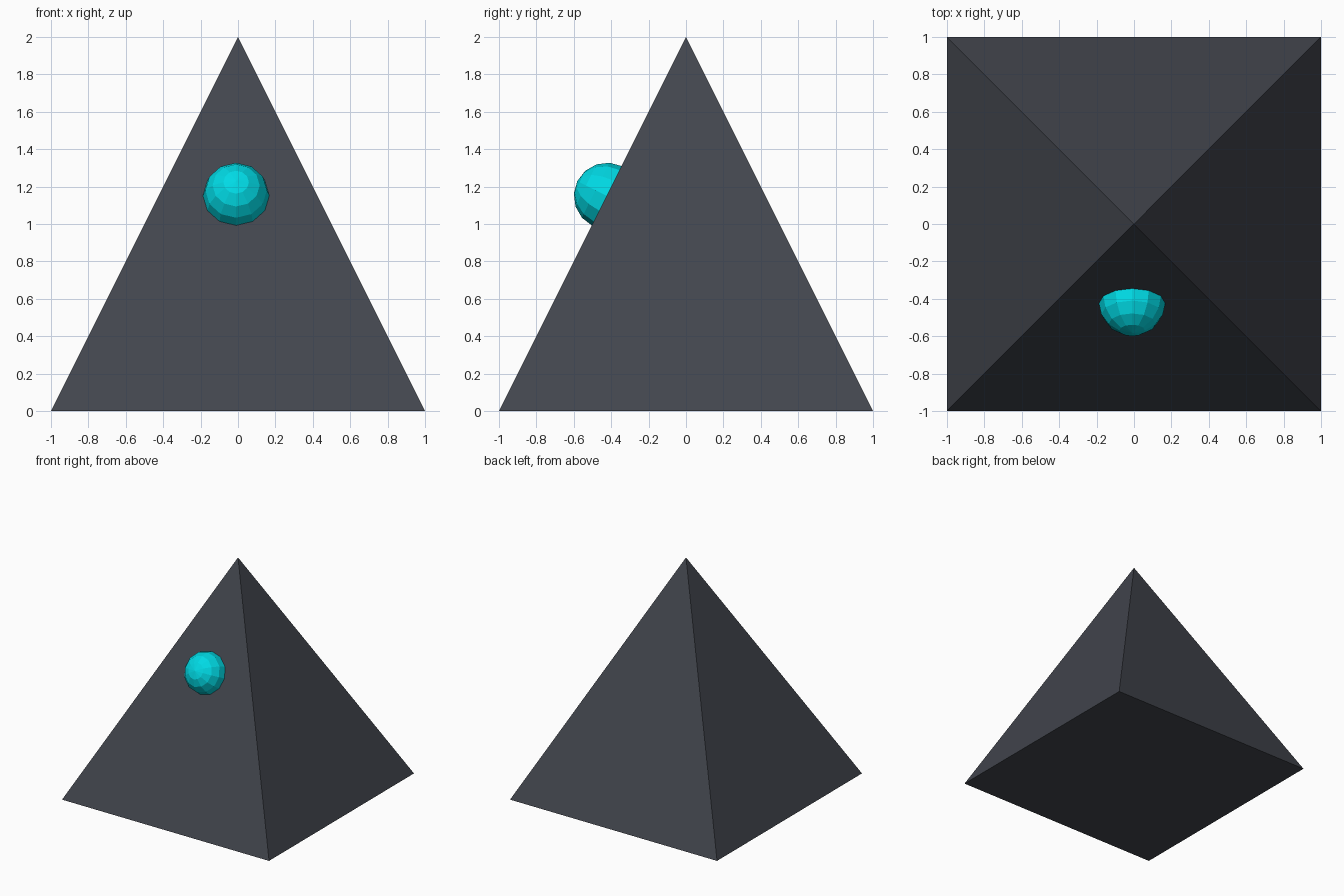
import bpy
from math import radians, atan2, pi
from mathutils import Euler

if "Cube" in bpy.data.objects:
    bpy.data.objects.remove(bpy.data.objects["Cube"])


def paint(obj, name, rgb):
    mat = bpy.data.materials.new(name)
    mat.diffuse_color = (*rgb, 1.0)
    mat.use_nodes = True
    mat.node_tree.nodes["Principled BSDF"].inputs["Base Color"].default_value = mat.diffuse_color
    obj.data.materials.append(mat)


# Four-sided pyramid body, 2 x 2 base and 2 high
bpy.ops.mesh.primitive_cone_add(vertices=4, radius1=2 ** 0.5, radius2=0, depth=2,
                                location=(0, 0, 1))
body = bpy.context.object
body.name = "pyramid_body"
body.rotation_euler.z = radians(45)
bpy.ops.object.transform_apply(location=True, rotation=True, scale=True)
paint(body, "dark_slate", (0.055, 0.06, 0.075))

# Low-poly eye, half sunk into the front face with its pole along the face normal
bpy.ops.mesh.primitive_uv_sphere_add(segments=12, ring_count=8, radius=0.178,
                                     location=(-0.01, -0.422, 1.15))
eye = bpy.context.object
eye.name = "eye"
eye.rotation_euler = Euler((pi / 2 - atan2(1, 2), 0, 0))
paint(eye, "cyan", (0.0, 0.7, 0.78))
